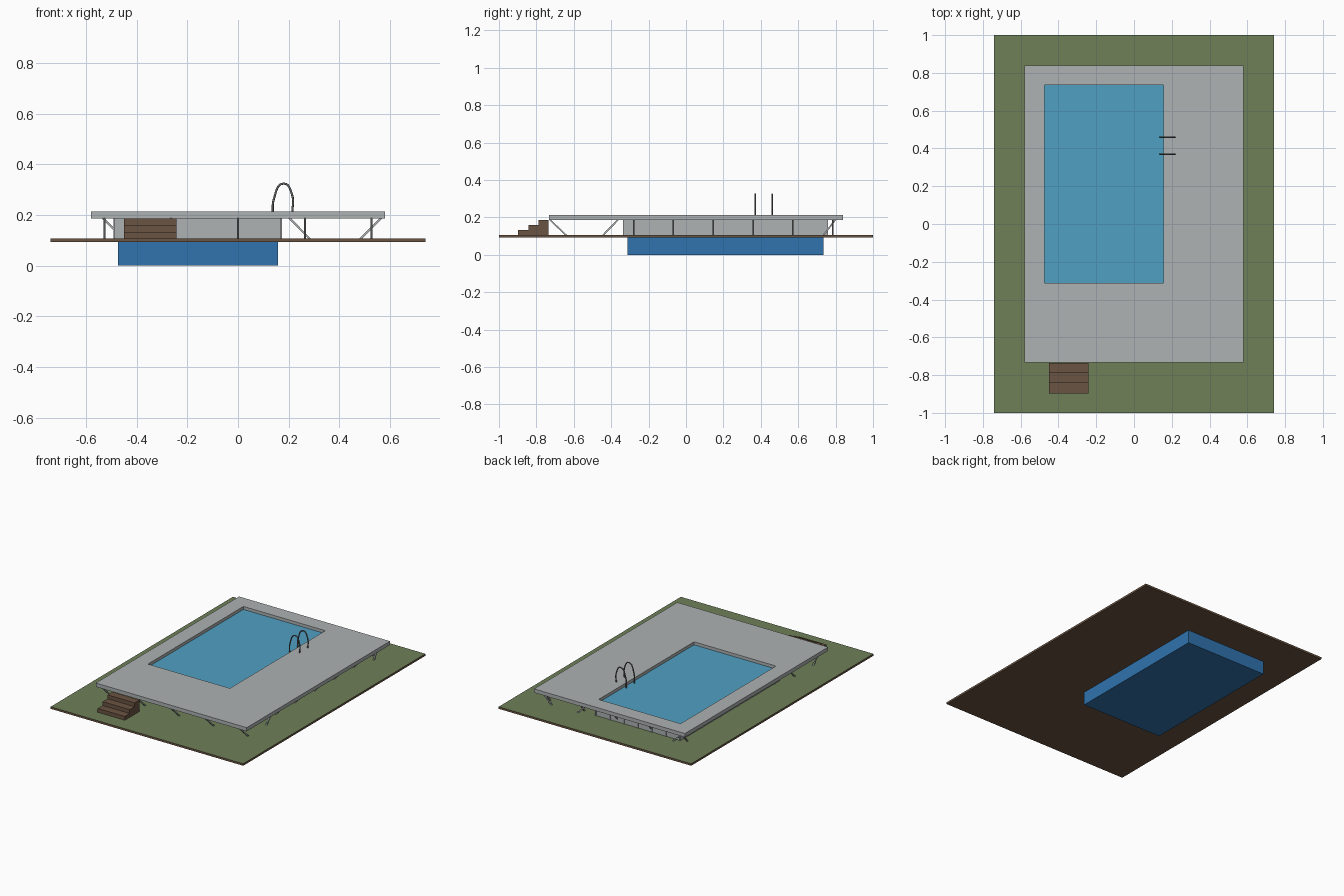
import bpy
import bmesh
from mathutils import Vector

cube = bpy.data.objects.get("Cube")
if cube:
    bpy.data.objects.remove(cube, do_unlink=True)


def srgb(r, g, b):
    def lin(c):
        c /= 255
        return c / 12.92 if c <= 0.04045 else ((c + 0.055) / 1.055) ** 2.4
    return (lin(r), lin(g), lin(b), 1.0)


def material(name, colour):
    m = bpy.data.materials.new(name)
    m.use_nodes = True
    m.diffuse_color = colour
    m.node_tree.nodes["Principled BSDF"].inputs["Base Color"].default_value = colour
    return m


GRASS = material("grass green", srgb(110, 128, 88))
SOIL = material("soil brown", srgb(106, 84, 66))
WATER = material("water blue", srgb(80, 160, 196))
BASIN = material("basin blue", srgb(48, 115, 174))
CONCRETE = material("light grey", srgb(174, 178, 179))
METAL = material("dark metal", srgb(110, 110, 110))


def add_object(name, bm, *mats):
    bmesh.ops.recalc_face_normals(bm, faces=bm.faces)
    mesh = bpy.data.meshes.new(name)
    bm.to_mesh(mesh)
    bm.free()
    for m in mats:
        mesh.materials.append(m)
    obj = bpy.data.objects.new(name, mesh)
    bpy.context.collection.objects.link(obj)
    return obj


def box(bm, x, y, z):
    """Add a box spanning the given ranges."""
    verts = bmesh.ops.create_cube(bm, size=1)["verts"]
    for v in verts:
        v.co = Vector([(a + b) / 2 + c * (b - a) for (a, b), c in zip((x, y, z), v.co)])
    return verts


def beam(bm, start, end, width):
    """Add a square bar between two points."""
    start, end = Vector(start), Vector(end)
    turn = (end - start).to_track_quat("Z", "Y")
    verts = bmesh.ops.create_cube(bm, size=1)["verts"]
    for v in verts:
        local = Vector((v.co.x * width, v.co.y * width, v.co.z * (end - start).length))
        v.co = turn @ local + (start + end) / 2


def box_with_top(name, x, y, z, side, top):
    bm = bmesh.new()
    box(bm, x, y, z)
    bm.normal_update()
    for f in bm.faces:
        f.material_index = int(f.normal.z > 0.5)
    return add_object(name, bm, side, top)


GROUND, UNDER, TOP = 0.107, 0.187, 0.213
POOL_X, POOL_Y = (-0.473, 0.157), (-0.313, 0.735)
WALL_X, WALL_Y = (-0.487, 0.169), (-0.333, 0.755)
DECK_X, DECK_Y = (-0.58, 0.58), (-0.733, 0.84)

# Ground slab and filled basin
box_with_top("ground", (-0.74, 0.74), (-1, 1), (0.093, GROUND), SOIL, GRASS)
box_with_top("pool_basin", POOL_X, POOL_Y, (0, 0.192), BASIN, WATER)

# Raised pool walls
bm = bmesh.new()
box(bm, WALL_X, WALL_Y, (0.1, UNDER))
add_object("pool_wall", bm, CONCRETE)

# Narrow ribs on the walls
bm = bmesh.new()
for i in range(7):
    x = -0.48 + i * 0.107
    for y in WALL_Y:
        box(bm, (x - 0.004, x + 0.004), (y - 0.005, y + 0.005), (GROUND, UNDER))
for i in range(6):
    y = -0.28 + i * 0.2
    for x in WALL_X:
        box(bm, (x - 0.004, x + 0.004), (y - 0.004, y + 0.004), (GROUND, UNDER))
add_object("wall_ribs", bm, CONCRETE)

# Deck with the pool opening
bm = bmesh.new()


def rectangle(x, y, z):
    return [bm.verts.new((a, b, z)) for a, b in
            ((x[0], y[0]), (x[1], y[0]), (x[1], y[1]), (x[0], y[1]))]


loops = [rectangle(DECK_X, DECK_Y, UNDER), rectangle(DECK_X, DECK_Y, TOP),
         rectangle(POOL_X, POOL_Y, TOP), rectangle(POOL_X, POOL_Y, UNDER)]
for a, b in zip(loops, loops[1:] + loops[:1]):
    for i in range(4):
        j = (i + 1) % 4
        bm.faces.new((a[i], a[j], b[j], b[i]))
add_object("deck", bm, CONCRETE)

# Slanted struts under the deck edges and beside the walls
bm = bmesh.new()
for i in range(5):
    x = -0.527 + i * 0.2635
    for top, foot in ((-0.731, -0.64), (-0.36, -0.445), (0.80, 0.735)):
        beam(bm, (x, top, UNDER + 0.003), (x, foot, GROUND - 0.003), 0.008)
for i in range(6):
    y = -0.28 + i * 0.213
    for top, foot in ((0.567, 0.48), (0.2, 0.285), (-0.535, -0.45)):
        beam(bm, (top, y, UNDER + 0.003), (foot, y, GROUND - 0.003), 0.008)
add_object("deck_struts", bm, CONCRETE)

# Entry steps
for i in range(3):
    bm = bmesh.new()
    box(bm, (-0.45, -0.242), (-0.897 + i * 0.054, -0.735),
        (GROUND + i * 0.0265, GROUND + (i + 1) * 0.0265))
    add_object(f"step_{i + 1}", bm, SOIL)

# Ladder handrails
for side, y in (("front", 0.37), ("back", 0.46)):
    curve = bpy.data.curves.new(f"ladder_rail_{side}", "CURVE")
    curve.dimensions = "3D"
    curve.bevel_depth = 0.0042
    curve.bevel_resolution = 2
    curve.resolution_u = 6
    spline = curve.splines.new("BEZIER")
    path = ((0.138, 0.18), (0.142, 0.265), (0.18, 0.324), (0.213, 0.28), (0.214, 0.205))
    spline.bezier_points.add(len(path) - 1)
    for point, (x, z) in zip(spline.bezier_points, path):
        point.co = (x, y, z)
        point.handle_left_type = point.handle_right_type = "AUTO"
    curve.materials.append(METAL)
    bpy.context.collection.objects.link(bpy.data.objects.new(curve.name, curve))
